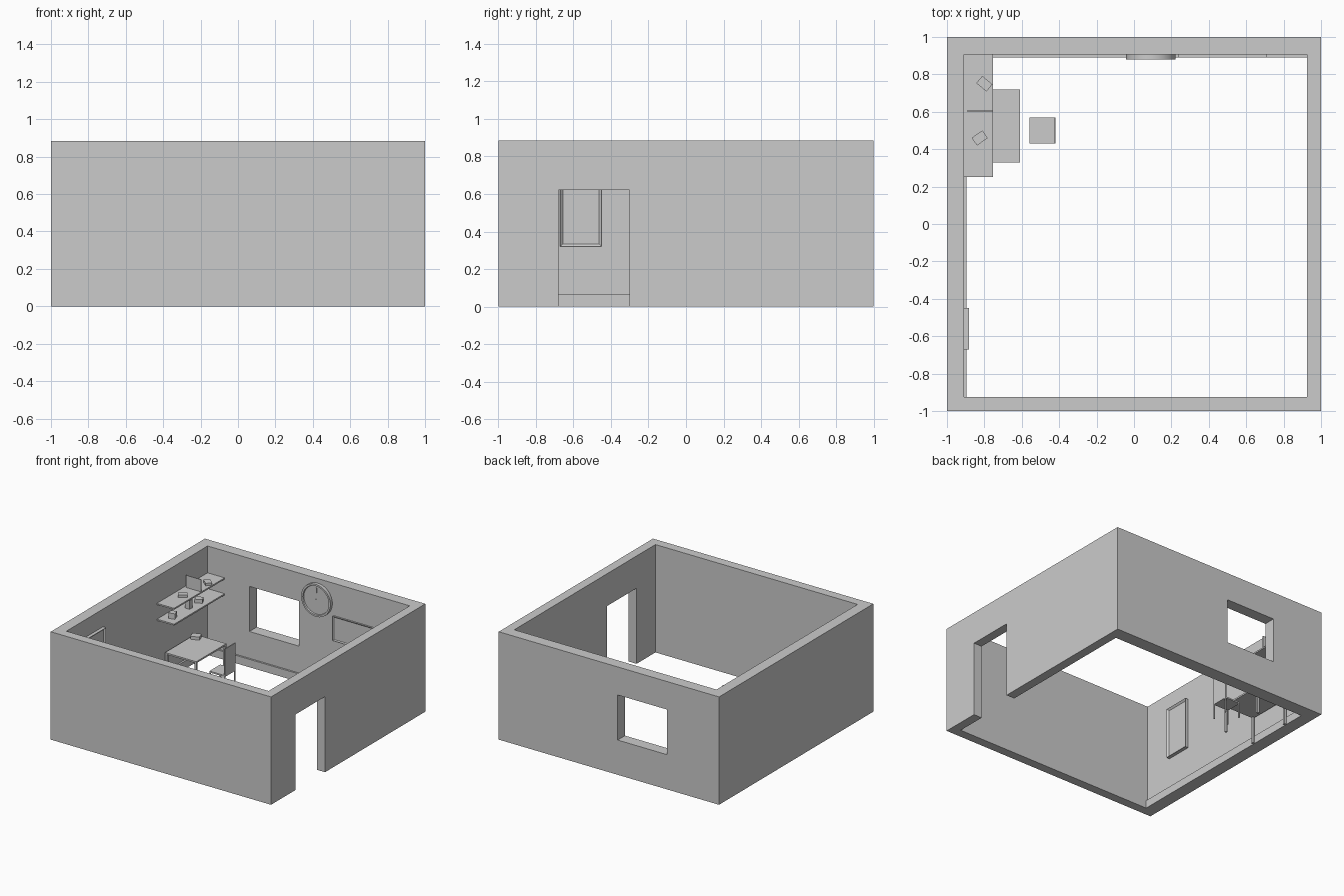
import bpy, bmesh, math
from mathutils import Matrix, Vector

cube = bpy.data.objects.get("Cube")
if cube:
    bpy.data.objects.remove(cube, do_unlink=True)

GREY = (0.6, 0.6, 0.6, 1)
mat = bpy.data.materials.new("plain grey")
mat.use_nodes = True
mat.diffuse_color = GREY
mat.node_tree.nodes["Principled BSDF"].inputs["Base Color"].default_value = GREY


def finish(bm, name):
    bmesh.ops.recalc_face_normals(bm, faces=bm.faces)
    mesh = bpy.data.meshes.new(name)
    bm.to_mesh(mesh)
    bm.free()
    mesh.materials.append(mat)
    obj = bpy.data.objects.new(name, mesh)
    bpy.context.collection.objects.link(obj)
    return obj


def add_box(bm, x, y, z, turn=0):
    """Box between (min, max) pairs, optionally turned about its vertical axis."""
    size = Matrix.Diagonal((x[1] - x[0], y[1] - y[0], z[1] - z[0], 1))
    mid = Matrix.Translation([sum(pair) / 2 for pair in (x, y, z)])
    spin = Matrix.Rotation(math.radians(turn), 4, "Z")
    bmesh.ops.create_cube(bm, size=1, matrix=mid @ spin @ size)


def box(name, x, y, z, turn=0):
    bm = bmesh.new()
    add_box(bm, x, y, z, turn)
    return finish(bm, name)


def legs(name, x, y, top, t):
    """Four square legs inside the corners of a rectangle."""
    bm = bmesh.new()
    for lx in (x[0], x[1] - t):
        for ly in (y[0], y[1] - t):
            add_box(bm, (lx, lx + t), (ly, ly + t), (0, top))
    return finish(bm, name)


def frame(name, width, height, rim, depth, matrix):
    """Panel with a raised border, lying in XZ and facing -Y before placing."""
    bm = bmesh.new()
    add_box(bm, (0, width), (-depth, 0), (0, height))
    bm.normal_update()
    front = [f for f in bm.faces if f.normal.y < -0.9]
    bmesh.ops.inset_region(bm, faces=front, thickness=rim)
    bmesh.ops.translate(bm, verts=front[0].verts, vec=(0, depth * 0.5, 0))
    bm.transform(matrix)
    return finish(bm, name)


# Room shell: open top and bottom, cut by a doorway and a window
HEIGHT = 0.885
LEFT, RIGHT, FRONT, BACK = -0.91, 0.925, -0.925, 0.905
walls = box("walls", (-1, 1), (-1, 1), (0, HEIGHT))
cutters = [
    box("room_cutter", (LEFT, RIGHT), (FRONT, BACK), (-1, 2)),
    box("door_cutter", (0.8, 1.2), (-0.68, -0.30), (-0.5, 0.62)),
    box("window_cutter", (-0.53, -0.08), (0.8, 1.2), (0.285, 0.655)),
]
bpy.context.view_layer.objects.active = walls
for cutter in cutters:
    cutter.hide_render = True
    mod = walls.modifiers.new("cut", "BOOLEAN")
    mod.operation = "DIFFERENCE"
    mod.solver = "EXACT"
    mod.object = cutter
    bpy.ops.object.modifier_apply(modifier=mod.name)
    bpy.data.objects.remove(cutter, do_unlink=True)

# Skirting boards
SKIRT = 0.015
box("side_skirting", (LEFT, LEFT + SKIRT), (FRONT, BACK), (0, 0.065))
box("back_skirting", (LEFT + SKIRT, RIGHT), (BACK - SKIRT, BACK), (0, 0.065))

# Picture on the side wall and board on the back wall
frame("picture", 0.22, 0.42, 0.02, 0.028,
      Matrix.Translation((LEFT, -0.67, 0.32)) @ Matrix.Rotation(math.pi / 2, 4, "Z"))
frame("wall_board", 0.475, 0.2, 0.012, 0.014, Matrix.Translation((0.235, BACK, 0.42)))

# Wall clock: lathed case with a raised rim
CX, CZ = 0.09, 0.715
bm = bmesh.new()
profile = [(0, 0.015), (0.115, 0.015), (0.118, 0.026), (0.133, 0.026), (0.133, 0), (0, 0)]
verts = [bm.verts.new((CX + r, BACK - d, CZ)) for r, d in profile]
edges = [bm.edges.new(pair) for pair in zip(verts, verts[1:])]
bmesh.ops.spin(bm, geom=verts + edges, cent=(CX, BACK, CZ), axis=(0, 1, 0),
               angle=math.tau, steps=48)
bmesh.ops.remove_doubles(bm, verts=bm.verts, dist=0.0005)
clock = finish(bm, "clock_case")
clock.select_set(True)
bpy.context.view_layer.objects.active = clock
bpy.ops.object.shade_smooth_by_angle(angle=math.radians(35))
DIAL = (BACK - 0.02, BACK - 0.014)
box("clock_mark", (CX - 0.003, CX + 0.003), DIAL, (CZ + 0.06, CZ + 0.1))
box("clock_hub", (CX - 0.006, CX + 0.006), DIAL, (CZ - 0.006, CZ + 0.006))

# Two wall shelves with a divider
SHELF_X, SHELF_Y = (LEFT, -0.755), (0.25, BACK)
for name, top in (("upper_shelf", 0.665), ("lower_shelf", 0.535)):
    box(name, SHELF_X, SHELF_Y, (top - 0.012, top))
box("shelf_divider", (-0.893, -0.757), (0.602, 0.608), (0.665, 0.765))


def item(name, x, y, z, size, turn):
    w, d, h = size
    box(name, (x - w / 2, x + w / 2), (y - d / 2, y + d / 2), (z, z + h), turn)


# Small boxes on the shelves and desk
item("upper_box_a", -0.825, 0.46, 0.665, (0.07, 0.05, 0.02), 35)
item("upper_box_b", -0.80, 0.75, 0.665, (0.07, 0.05, 0.02), -40)
item("lower_box_a", -0.83, 0.34, 0.535, (0.05, 0.05, 0.045), 15)
item("lower_box_b", -0.83, 0.55, 0.535, (0.04, 0.04, 0.07), 0)
item("lower_box_c", -0.83, 0.68, 0.535, (0.06, 0.05, 0.03), 25)
item("desk_box", -0.85, 0.67, 0.235, (0.07, 0.06, 0.025), 20)

# Desk
DESK_X, DESK_Y = (-0.893, -0.61), (0.33, 0.72)
box("desk_top", DESK_X, DESK_Y, (0.222, 0.235))
legs("desk_legs", DESK_X, DESK_Y, 0.222, 0.018)

# Chair with its back away from the desk
CHAIR_X, CHAIR_Y = (-0.56, -0.42), (0.43, 0.57)
box("chair_seat", CHAIR_X, CHAIR_Y, (0.122, 0.134))
box("chair_back", (-0.428, -0.42), CHAIR_Y, (0.134, 0.35))
legs("chair_legs", CHAIR_X, CHAIR_Y, 0.122, 0.009)
